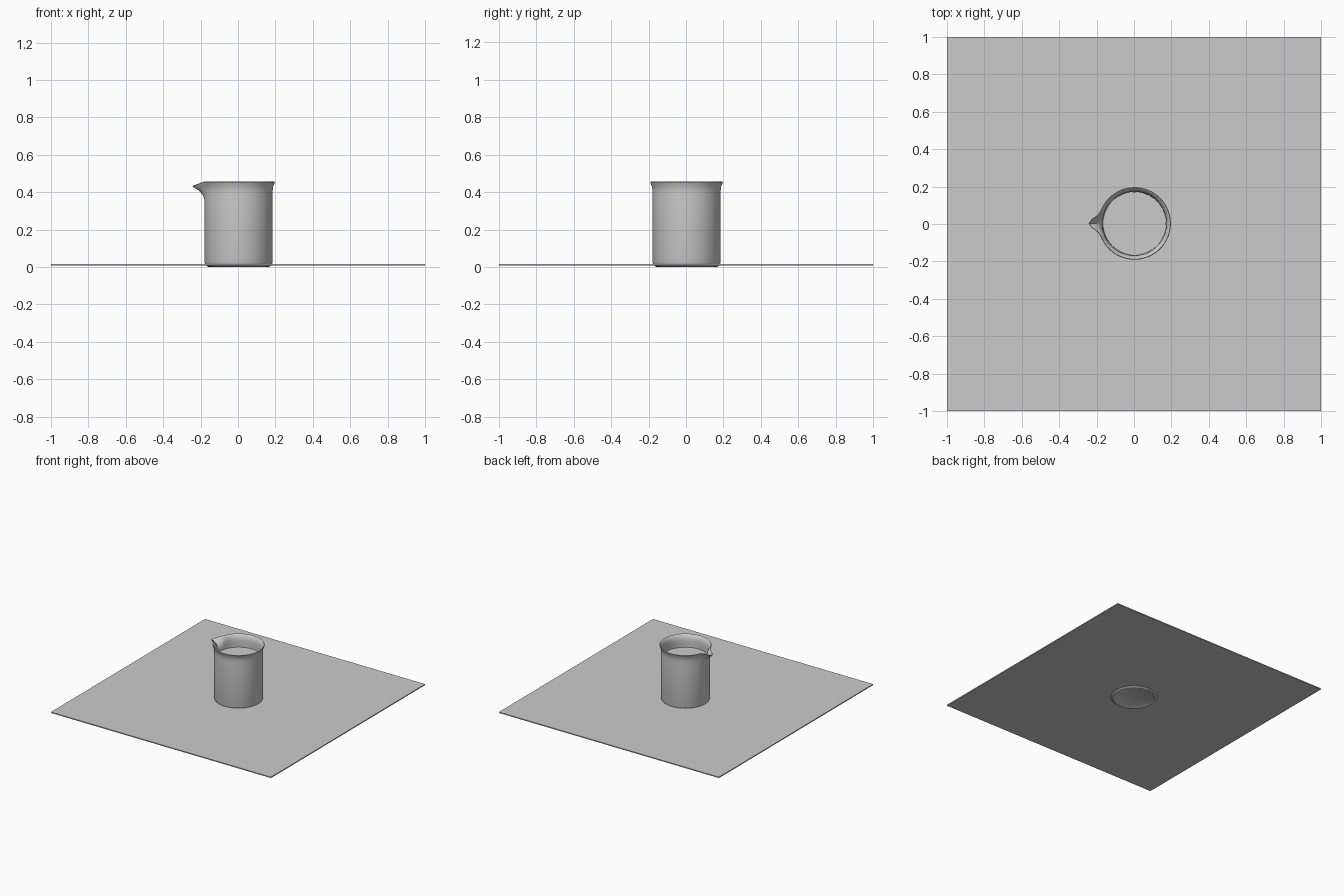
import bpy, bmesh, math

if "Cube" in bpy.data.objects:
    bpy.data.objects.remove(bpy.data.objects["Cube"])

CENTRE = 0.003
STEPS = 64


def make_material(name, value):
    mat = bpy.data.materials.new(name)
    mat.use_nodes = True
    colour = (value, value, value, 1)
    mat.diffuse_color = colour
    mat.node_tree.nodes["Principled BSDF"].inputs["Base Color"].default_value = colour
    return mat


grey = make_material("plain grey", 0.6)


def spout(radius, z, angle):
    """Pull the upper wall outward and down into a pouring lip on the -x side."""
    away = abs(angle - math.pi)
    height = min(max((z - 0.36) / 0.09, 0), 1) ** 1.5
    pull = math.exp(-(away / 0.17) ** 2) * height
    return radius + 0.052 * pull, z - 0.022 * pull


def revolve(name, profile, shape=None):
    """Spin a radius/height profile that starts and ends on the axis."""
    bm = bmesh.new()
    rings = []
    for radius, z in profile:
        if radius == 0:
            rings.append([bm.verts.new((CENTRE, CENTRE, z))] * STEPS)
            continue
        ring = []
        for i in range(STEPS):
            a = math.tau * i / STEPS
            r, h = shape(radius, z, a) if shape else (radius, z)
            ring.append(bm.verts.new((CENTRE + r * math.cos(a), CENTRE + r * math.sin(a), h)))
        rings.append(ring)
    for low, high in zip(rings, rings[1:]):
        for i in range(STEPS):
            j = (i + 1) % STEPS
            corners = [low[i], low[j], high[j], high[i]]
            bm.faces.new(list(dict.fromkeys(corners)))
    bmesh.ops.recalc_face_normals(bm, faces=bm.faces)
    mesh = bpy.data.meshes.new(name)
    bm.to_mesh(mesh)
    bm.free()
    obj = bpy.data.objects.new(name, mesh)
    bpy.context.collection.objects.link(obj)
    finish(obj)
    return obj


def finish(obj):
    obj.data.materials.append(grey)
    bpy.ops.object.select_all(action="DESELECT")
    obj.select_set(True)
    bpy.context.view_layer.objects.active = obj
    bpy.ops.object.shade_smooth_by_angle(angle=math.radians(40))


# Ground sheet
bpy.ops.mesh.primitive_cube_add(size=1, location=(0, 0, 0.012))
sheet = bpy.context.object
sheet.name = "ground_sheet"
sheet.scale = (2, 2, 0.008)
bpy.ops.object.transform_apply(location=False, rotation=False, scale=True)
finish(sheet)

# Beaker: outer wall, flared rim with lip, inner wall and floor
wall = [(0, 0.004), (0.15, 0.004), (0.157, 0), (0.168, 0.003), (0.178, 0.012), (0.182, 0.026),
        (0.182, 0.36), (0.182, 0.385), (0.182, 0.41), (0.185, 0.43), (0.191, 0.444),
        (0.194, 0.453), (0.191, 0.457), (0.186, 0.454), (0.179, 0.443), (0.173, 0.43),
        (0.17, 0.41), (0.17, 0.385), (0.17, 0.36), (0.17, 0.03), (0.16, 0.018), (0, 0.018)]
revolve("beaker", wall, spout)

# Liquid filling the beaker
liquid = [(0, 0.019), (0.158, 0.019), (0.169, 0.031), (0.169, 0.355), (0, 0.355)]
revolve("liquid", liquid)
